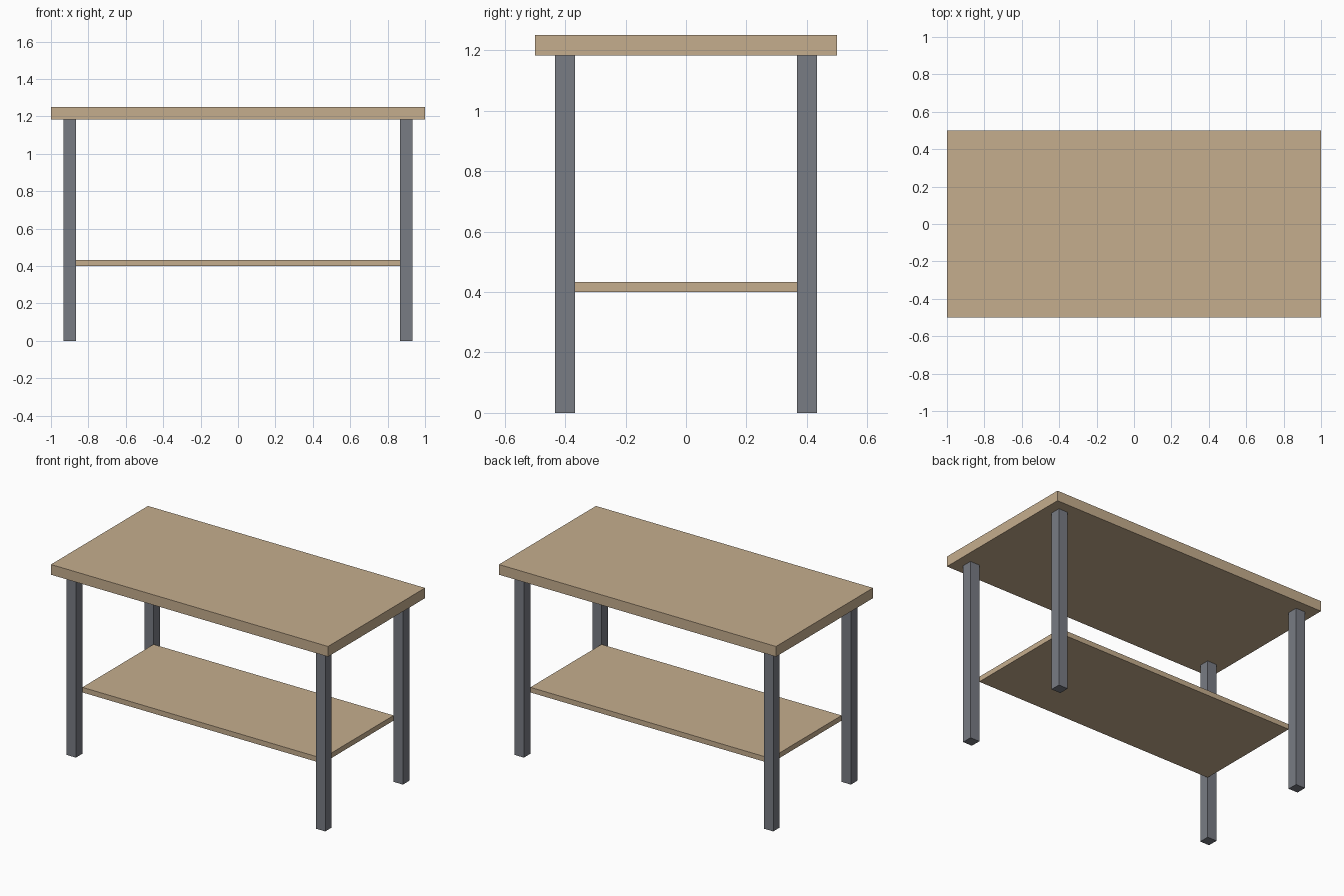
import bpy

if "Cube" in bpy.data.objects:
    bpy.data.objects.remove(bpy.data.objects["Cube"])


def material(name, color):
    mat = bpy.data.materials.new(name)
    mat.diffuse_color = color
    mat.use_nodes = True
    mat.node_tree.nodes["Principled BSDF"].inputs["Base Color"].default_value = mat.diffuse_color
    return mat


def box(name, center, size, mat):
    bpy.ops.mesh.primitive_cube_add(size=1, location=center)
    obj = bpy.context.object
    obj.name = name
    obj.scale = size
    bpy.ops.object.transform_apply(location=False, rotation=False, scale=True)
    obj.data.materials.append(mat)
    return obj


wood = material("wood", (0.56, 0.42, 0.27, 1))
metal = material("dark_metal", (0.19, 0.20, 0.23, 1))

HEIGHT = 1.25
TOP = 0.0667          # tabletop thickness
LEG = 0.0667          # leg width
LEG_X, LEG_Y = 0.9, 0.4
leg_height = HEIGHT - TOP

# Tabletop
box("tabletop", (0, 0, HEIGHT - TOP / 2), (2, 1, TOP), wood)

# Lower shelf, meeting the inner corners of the legs
box("lower_shelf", (0, 0, 0.4167),
    (2 * LEG_X - LEG, 2 * LEG_Y - LEG, 0.0333), wood)

# Four square legs
for side, sx in (("left", -1), ("right", 1)):
    for end, sy in (("front", -1), ("back", 1)):
        box(f"{end}_{side}_leg", (sx * LEG_X, sy * LEG_Y, leg_height / 2),
            (LEG, LEG, leg_height), metal)
